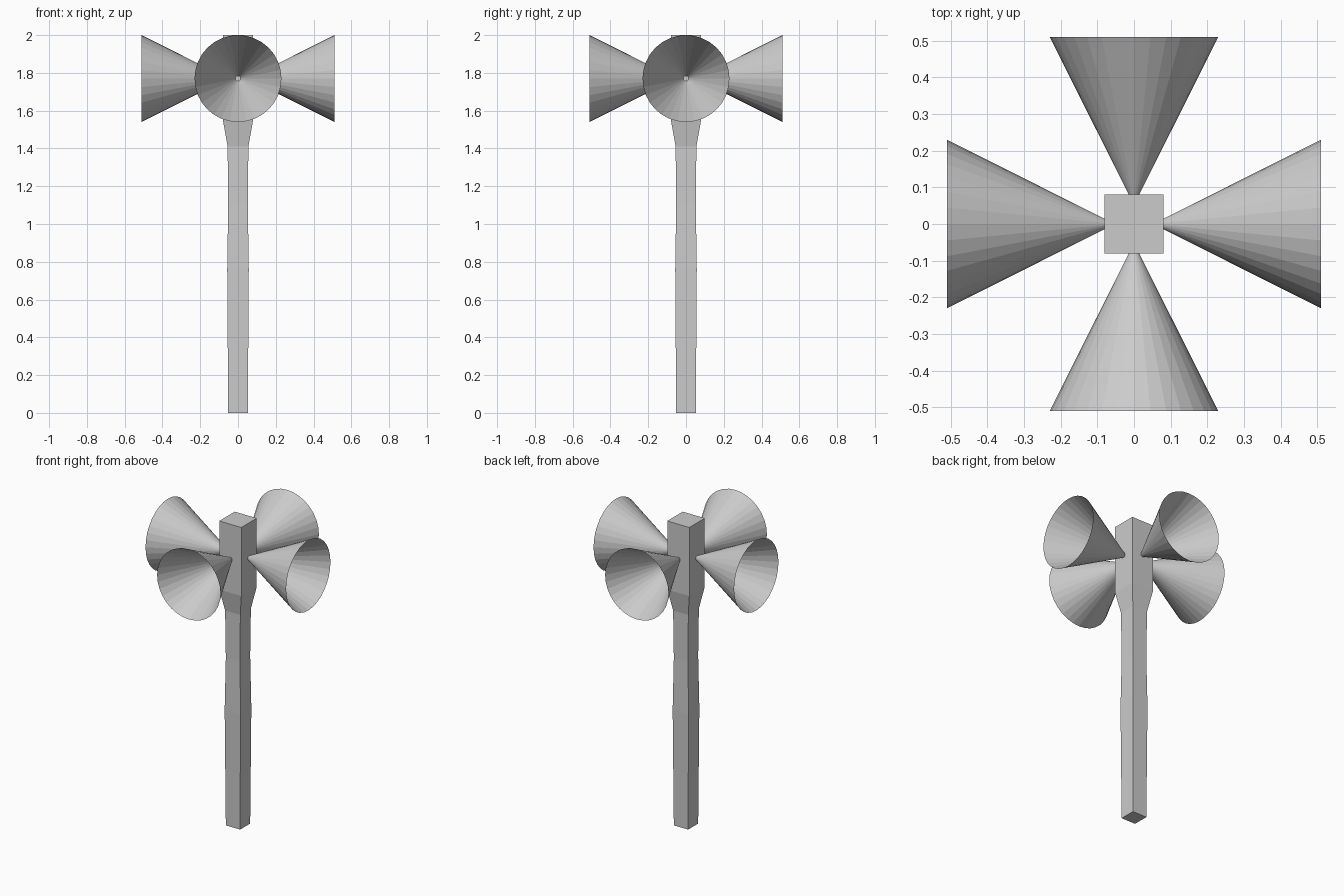
import bpy, bmesh, math
from mathutils import Matrix

if "Cube" in bpy.data.objects:
    bpy.data.objects.remove(bpy.data.objects["Cube"])


def make_object(name, bm):
    mesh = bpy.data.meshes.new(name)
    bm.to_mesh(mesh)
    bm.free()
    obj = bpy.data.objects.new(name, mesh)
    bpy.context.collection.objects.link(obj)
    return obj


# Square post lofted through (height, half width) stations
stations = [(0, 0.052), (0.76, 0.057), (1.1, 0.052), (1.41, 0.055),
            (1.55, 0.08), (2.0, 0.08)]
bm = bmesh.new()
rings = [[bm.verts.new((sx * h, sy * h, z))
          for sx, sy in ((-1, -1), (1, -1), (1, 1), (-1, 1))]
         for z, h in stations]
for low, high in zip(rings, rings[1:]):
    for i in range(4):
        j = (i + 1) % 4
        bm.faces.new((low[i], low[j], high[j], high[i]))
bm.faces.new(rings[0][::-1])
bm.faces.new(rings[-1])
make_object("post", bm)

# Four open horns, one on each side of the post
inner, outer, horn_z = 0.08, 0.51, 1.77
for k, side in enumerate(("right", "back", "left", "front")):
    bm = bmesh.new()
    place = (Matrix.Translation((0, 0, horn_z))
             @ Matrix.Rotation(k * math.pi / 2, 4, 'Z')
             @ Matrix.Translation(((inner + outer) / 2, 0, 0))
             @ Matrix.Rotation(math.pi / 2, 4, 'Y'))
    bmesh.ops.create_cone(bm, cap_ends=False, segments=32, radius1=0.014,
                          radius2=0.23, depth=outer - inner, matrix=place)
    make_object(f"horn_{side}", bm)
